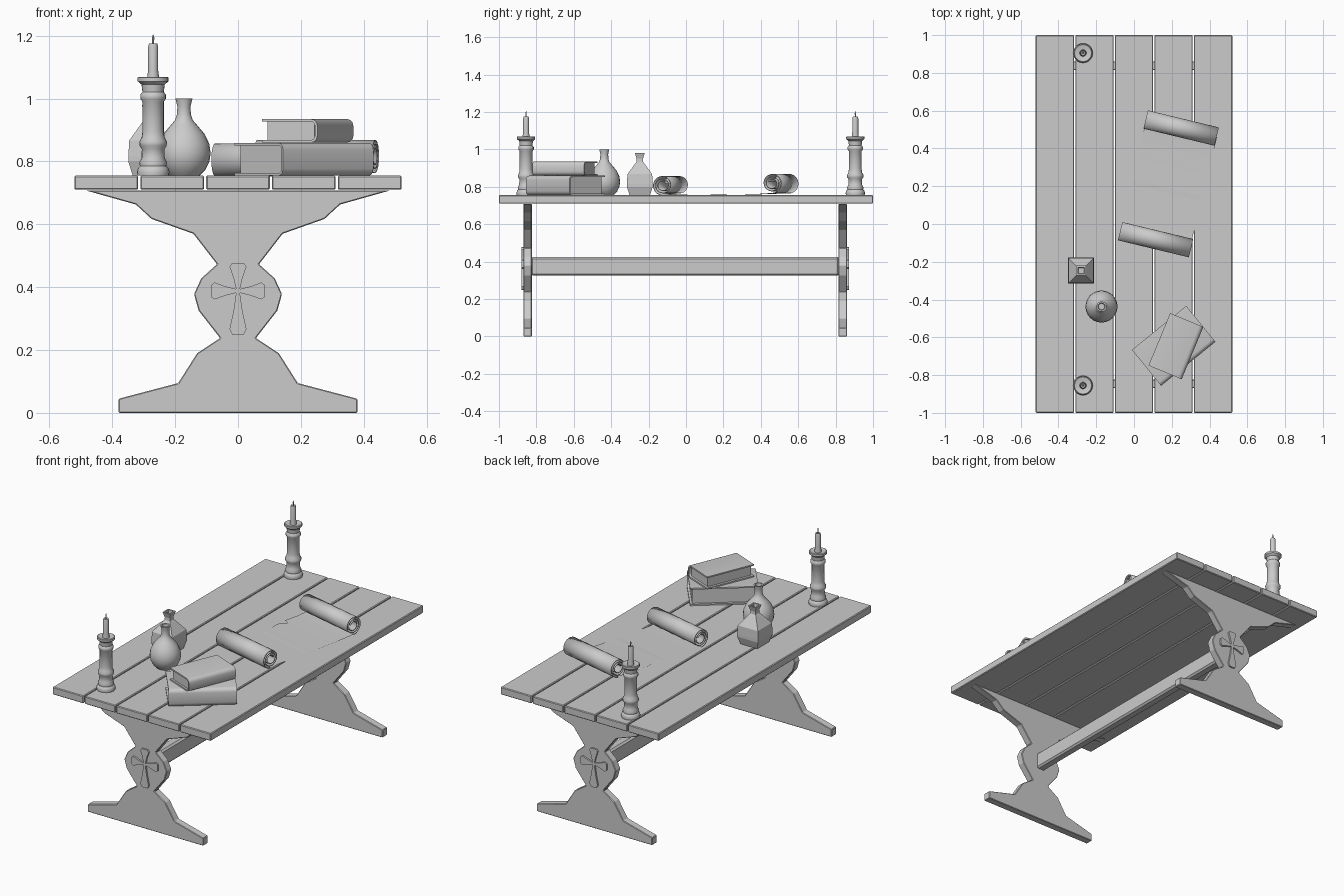
import bpy, math
from math import sin, cos, pi, radians

if "Cube" in bpy.data.objects:
    bpy.data.objects.remove(bpy.data.objects["Cube"])


def mesh_object(name, verts, faces, loc=(0, 0, 0), rot=0, smooth=False):
    mesh = bpy.data.meshes.new(name)
    mesh.from_pydata(verts, [], faces)
    mesh.update()
    ob = bpy.data.objects.new(name, mesh)
    bpy.context.collection.objects.link(ob)
    ob.location = loc
    ob.rotation_euler.z = rot
    if smooth:
        bpy.context.view_layer.objects.active = ob
        ob.select_set(True)
        bpy.ops.object.shade_smooth_by_angle(angle=radians(40))
        ob.select_set(False)
    return ob


def bevel(ob, width, segments=1):
    m = ob.modifiers.new("bevel", 'BEVEL')
    m.width, m.segments, m.limit_method = width, segments, 'ANGLE'
    return ob


def prism(name, outline, y0, y1, **kw):
    """Counter-clockwise xz outline extruded along y."""
    n = len(outline)
    verts = [(x, y0, z) for x, z in outline] + [(x, y1, z) for x, z in outline]
    faces = [tuple(range(n)), tuple(range(2 * n - 1, n - 1, -1))]
    faces += [(i, i + n, (i + 1) % n + n, (i + 1) % n) for i in range(n)]
    return mesh_object(name, verts, faces, **kw)


def box(name, x0, x1, y0, y1, z0, z1, **kw):
    return prism(name, [(x0, z0), (x1, z0), (x1, z1), (x0, z1)], y0, y1, **kw)


def lathe(name, profile, sides, loc, smooth=True, start=0):
    """(radius, z) profile turned about z, with closed ends."""
    verts = [(r * cos(start + 2 * pi * k / sides), r * sin(start + 2 * pi * k / sides), z)
             for r, z in profile for k in range(sides)]
    faces = [(i * sides + k, i * sides + (k + 1) % sides,
              (i + 1) * sides + (k + 1) % sides, (i + 1) * sides + k)
             for i in range(len(profile) - 1) for k in range(sides)]
    last = (len(profile) - 1) * sides
    faces += [tuple(range(sides - 1, -1, -1)), tuple(range(last, last + sides))]
    return mesh_object(name, verts, faces, loc=loc, smooth=smooth)


TOP = 0.755

# Table top: five planks
for i in range(5):
    x = (i - 2) * 0.2095
    bevel(box(f"plank_{i + 1}", x - 0.1015, x + 0.1015, -1, 1, 0.71, TOP), 0.004)

# Trestle legs
half = [(0.38, 0), (0.38, 0.045), (0.19, 0.095), (0.13, 0.19), (0.057, 0.238),
        (0.125, 0.325), (0.14, 0.378), (0.117, 0.428), (0.067, 0.473),
        (0.142, 0.57), (0.275, 0.617), (0.325, 0.663), (0.485, 0.708)]
leg = half + [(-x, z) for x, z in reversed(half)]

# Carved flared cross on each outer leg face
cross = []
for k, length in enumerate((0.085, 0.088, 0.085, 0.138)):
    a = k * pi / 2
    for u, v in [(0.006, -0.006), (0.45 * length, -0.014), (0.88 * length, -0.027),
                 (length, -0.019), (length * 1.02, 0), (length, 0.019),
                 (0.88 * length, 0.027), (0.45 * length, 0.014)]:
        cross.append((u * cos(a) - v * sin(a), 0.388 + u * sin(a) + v * cos(a)))

for name, y, s in (("front", -0.847, -1), ("back", 0.838, 1)):
    bevel(prism(f"{name}_leg", leg, y - 0.0225, y + 0.0225), 0.003)
    face = y + s * 0.0225
    prism(f"{name}_leg_cross", cross, min(face - s * 0.004, face + s * 0.01),
          max(face - s * 0.004, face + s * 0.01))

# Stretcher beam
bevel(box("stretcher", -0.028, 0.028, -0.83, 0.82, 0.325, 0.425), 0.01)

# Candlesticks with candles
stick = [(0.05, 0), (0.052, 0.012), (0.048, 0.024), (0.042, 0.03), (0.044, 0.042),
         (0.037, 0.055), (0.036, 0.085), (0.043, 0.095), (0.044, 0.108), (0.037, 0.12),
         (0.034, 0.14), (0.034, 0.235), (0.041, 0.245), (0.041, 0.257), (0.034, 0.266),
         (0.037, 0.29), (0.049, 0.3), (0.049, 0.312), (0.045, 0.314), (0.02, 0.308)]
candle = [(0.019, 0.3), (0.018, 0.32), (0.016, 0.335), (0.016, 0.41), (0.013, 0.42), (0.006, 0.414)]
wick = [(0.003, 0.405), (0.003, 0.43), (0.004, 0.437), (0.001, 0.449)]
for name, y in (("front", -0.855), ("back", 0.905)):
    at = (-0.27, y, TOP)
    lathe(f"{name}_candlestick", stick, 20, at)
    lathe(f"{name}_candle", candle, 12, at)
    lathe(f"{name}_wick", wick, 6, at)

# Round flask
lathe("round_flask", [(0.05, 0), (0.068, 0.018), (0.081, 0.045), (0.085, 0.07),
                      (0.081, 0.1), (0.066, 0.132), (0.044, 0.158), (0.028, 0.177),
                      (0.022, 0.195), (0.021, 0.22), (0.027, 0.245), (0.019, 0.245),
                      (0.016, 0.22)], 24, (-0.172, -0.437, TOP))

# Square bottle
square = [(0.055, 0), (0.069, 0.045), (0.069, 0.06), (0.066, 0.112), (0.028, 0.165),
          (0.018, 0.178), (0.017, 0.195), (0.026, 0.225), (0.017, 0.225), (0.014, 0.205)]
lathe("square_bottle", [(r * math.sqrt(2), z) for r, z in square], 4,
      (-0.28, -0.247, TOP), smooth=False, start=pi / 4)


# Books: wrapped cover with a rounded spine at +x, and an inset page block
def book(name, w, length, h, loc, rot):
    t, r, x0, x1 = 0.008, 0.022, -w / 2, w / 2

    def wrap(inset):
        rr = r - inset
        pts = [(x0, inset)]
        for cz, a0 in ((r, -90), (h - r, 0)):
            pts += [(x1 - r + rr * cos(radians(a0 + d)), cz + rr * sin(radians(a0 + d)))
                    for d in (0, 30, 60, 90)]
        return pts + [(x0, h - inset)]

    outer, inner = wrap(0), wrap(t)
    n, L = len(outer), length / 2
    verts = [(x, y, z) for y in (-L, L) for ring in (outer, inner) for x, z in ring]
    faces = []
    for i in range(n - 1):
        o, q, O, Q = i, n + i, 2 * n + i, 3 * n + i
        faces += [(o, O, O + 1, o + 1), (q, q + 1, Q + 1, Q),
                  (o, o + 1, q + 1, q), (O, Q, Q + 1, O + 1)]
    for i in (0, n - 1):
        q = (i, n + i, 3 * n + i, 2 * n + i)
        faces.append(q if i == 0 else q[::-1])
    mesh_object(f"{name}_cover", verts, faces, loc=loc, rot=rot, smooth=True)
    box(f"{name}_pages", x0 + 0.014, x1 - t - 0.006, -L + 0.012, L - 0.012,
        t - 0.001, h - t + 0.001, loc=loc, rot=rot)


book("lower_book", 0.245, 0.37, 0.104, (0.21, -0.645, TOP), radians(-51))
book("upper_book", 0.19, 0.30, 0.075, (0.222, -0.647, TOP + 0.105), radians(-22.5))


# Scroll: two spiral rolls joined by a torn sheet
def roll(name, s, loc, rot):
    steps, turns = 54, 2.7
    verts, faces = [], []
    for i in range(steps + 1):
        f = i / steps
        a = -pi / 2 + 2 * pi * turns * f
        rad = 0.052 - 0.034 * f
        for x in (-0.193, 0.193):
            verts.append((x, s * rad * cos(a), rad * sin(a)))
    for i in range(steps):
        q = (2 * i, 2 * i + 1, 2 * i + 3, 2 * i + 2)
        faces.append(q if s > 0 else q[::-1])
    ob = mesh_object(name, verts, faces, loc=loc, rot=rot, smooth=True)
    m = ob.modifiers.new("paper", 'SOLIDIFY')
    m.thickness, m.offset = 0.004, -1


tilt = radians(-13.5)
roll("scroll_roll_back", 1, (0.249, 0.505, TOP + 0.064), tilt)
roll("scroll_roll_front", -1, (0.115, -0.08, TOP + 0.053), tilt)

# Torn sheet rows: (local y, left edge, right edge, height above table)
rows = [(0.30, -0.193, 0.193, 0.012), (0.24, -0.193, 0.192, 0.008), (0.19, -0.195, 0.192, 0.006),
        (0.15, -0.198, 0.193, 0.005), (0.143, -0.165, 0.192, 0.005), (0.09, -0.194, 0.191, 0.004),
        (0.02, -0.172, 0.193, 0.003), (-0.02, -0.19, 0.192, 0.003), (-0.05, -0.185, 0.18, 0.002),
        (-0.06, -0.17, 0.193, 0.002), (-0.12, -0.19, 0.175, 0.002), (-0.17, -0.178, 0.193, 0.002),
        (-0.23, -0.193, 0.19, 0.002), (-0.30, -0.193, 0.193, 0.003)]
sheet = [(x, y, z) for y, l, r, z in rows for x in (l, r)]
mesh_object("scroll_sheet", sheet,
            [(2 * i, 2 * i + 2, 2 * i + 3, 2 * i + 1) for i in range(len(rows) - 1)],
            loc=(0.182, 0.2125, TOP), rot=tilt)
